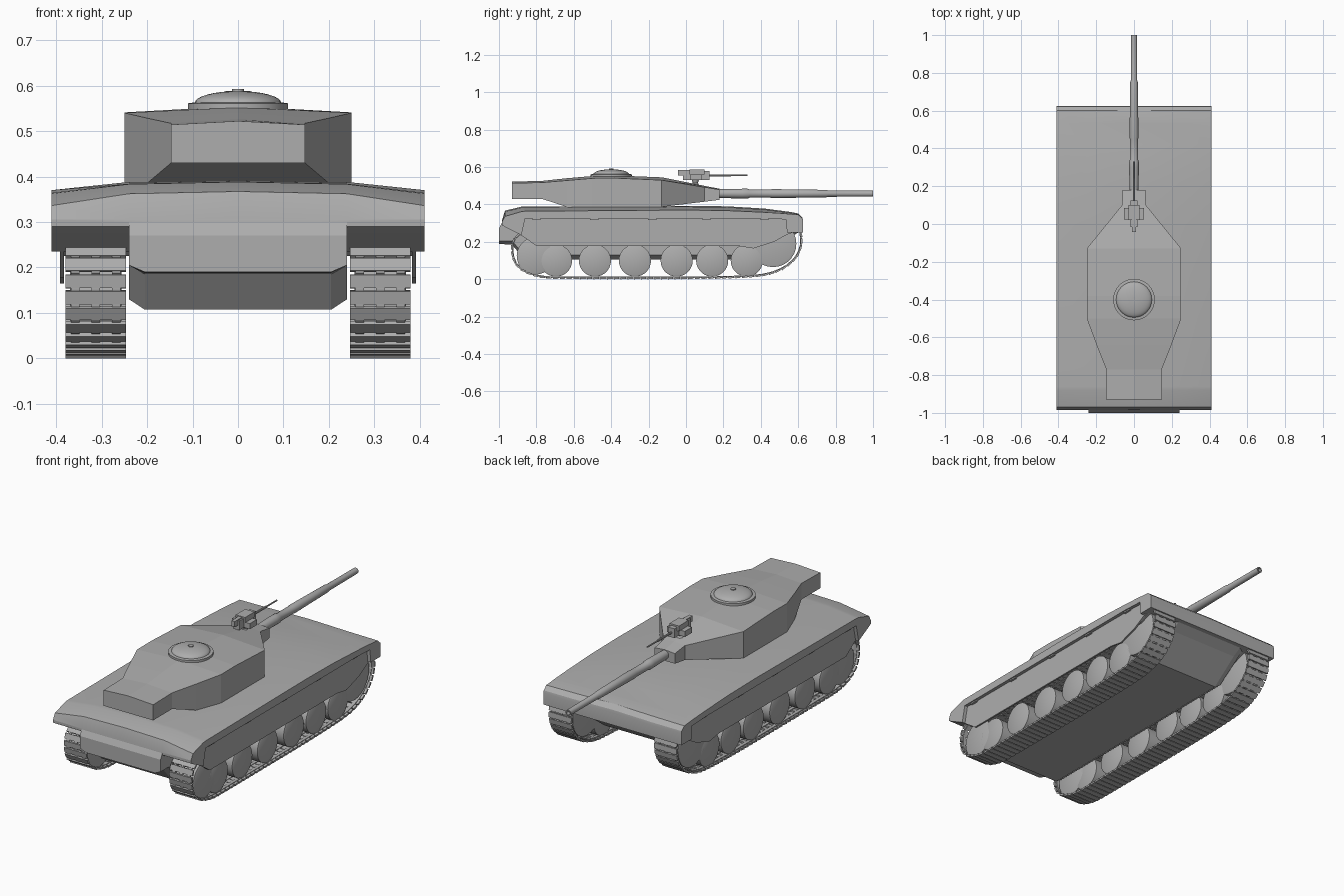
import bpy, bmesh, math
from mathutils import Vector, Matrix

cube = bpy.data.objects.get("Cube")
if cube:
    bpy.data.objects.remove(cube, do_unlink=True)

grey = bpy.data.materials.new("plain_grey")
grey.use_nodes = True
COLOUR = (0.42, 0.42, 0.42, 1)
grey.diffuse_color = COLOUR
grey.node_tree.nodes["Principled BSDF"].inputs["Base Color"].default_value = COLOUR


def finish(name, bm, smooth=None):
    bmesh.ops.recalc_face_normals(bm, faces=bm.faces)
    mesh = bpy.data.meshes.new(name)
    bm.to_mesh(mesh)
    bm.free()
    mesh.materials.append(grey)
    ob = bpy.data.objects.new(name, mesh)
    bpy.context.collection.objects.link(ob)
    if smooth:
        bpy.ops.object.select_all(action='DESELECT')
        ob.select_set(True)
        bpy.context.view_layer.objects.active = ob
        bpy.ops.object.shade_smooth_by_angle(angle=math.radians(smooth))
    return ob


def loft(name, rings, smooth=None):
    """Skin closed rings of equal length and cap both ends."""
    bm = bmesh.new()
    rows = [[bm.verts.new(p) for p in ring] for ring in rings]
    n = len(rows[0])
    for a, b in zip(rows, rows[1:]):
        for i in range(n):
            j = (i + 1) % n
            bm.faces.new((a[i], a[j], b[j], b[i]))
    bm.faces.new(rows[0])
    bm.faces.new(rows[-1])
    return finish(name, bm, smooth)


def symmetric(y, half):
    """Ring at y from right-half (x, z) points, mirrored across x."""
    left = [(-x, y, z) for x, z in reversed(half) if x > 0]
    return [(x, y, z) for x, z in half] + left


def add_box(bm, lo, hi, matrix=Matrix()):
    lo, hi = Vector(lo), Vector(hi)
    size = Matrix.Diagonal((*(hi - lo), 1))
    bmesh.ops.create_cube(bm, size=1, matrix=matrix @ Matrix.Translation((lo + hi) / 2) @ size)


def boxes(name, *spans):
    bm = bmesh.new()
    for lo, hi in spans:
        add_box(bm, lo, hi)
    return finish(name, bm)


def turned(name, profile, origin, axis='Z', seg=32, smooth=35):
    """Surface of revolution from (radius, height) points."""
    rings = []
    for r, h in profile:
        ring = []
        for i in range(seg):
            a = math.tau * i / seg
            c, s = r * math.cos(a), r * math.sin(a)
            p = {'Z': (c, s, h), 'Y': (c, h, s), 'X': (h, c, s)}[axis]
            ring.append(Vector(origin) + Vector(p))
        rings.append(ring)
    return loft(name, rings, smooth)


def slab(name, outline, x0, x1):
    """Extrude a (y, z) outline across x."""
    return loft(name, [[(x, y, z) for y, z in outline] for x in (x0, x1)])


# Deck: y, centre height, edge height, underside height
deck = [(-.985, .31, .305, .29), (-.968, .367, .336, .28), (-.88, .388, .362, .235),
        (-.86, .389, .364, .325), (0, .393, .37, .325), (.22, .39, .367, .325),
        (.42, .378, .358, .325), (.535, .363, .351, .32), (.54, .363, .35, .25),
        (.6, .352, .345, .25), (.622, .33, .325, .25), (.625, .315, .315, .25)]
loft("deck", [symmetric(y, [(0, zb), (.41, zb), (.41, ze), (.24, zc - .005), (0, zc)])
              for y, zc, ze, zb in deck], smooth=18)

# Central hull tub with chamfered lower edges: y, floor, chamfer top, roof
tub = [(-1, .19, .205, .27), (-.985, .188, .205, .3), (-.93, .185, .205, .33),
       (-.865, .107, .13, .33), (.4, .107, .13, .33), (.55, .22, .235, .32),
       (.6, .25, .265, .31)]
loft("hull_tub", [symmetric(y, [(0, zb), (.205, zb), (.24, zk), (.24, zt), (0, zt)])
                  for y, zb, zk, zt in tub])

# Turret: y, half width, underside, side top, ridge
turret = [(-.93, .147, .43, .514, .522), (-.77, .147, .43, .517, .526),
          (-.64, .198, .387, .528, .54), (-.5, .25, .387, .54, .552),
          (-.38, .25, .387, .541, .555), (-.13, .25, .387, .53, .545),
          (.1, .063, .415, .492, .499), (.18, .06, .425, .479, .484)]
loft("turret", [symmetric(y, [(0, zb), (w, zb), (w, zt), (0, zc)])
                for y, w, zb, zt, zc in turret])

# Commander hatch with domed lid
turned("hatch_ring", [(.11, .535), (.11, .561), (.096, .563)], (0, -.4, 0))
dome = [(.095 * math.cos(t * math.pi / 16), .562 + .026 * math.sin(t * math.pi / 16))
        for t in range(8)]
turned("hatch_dome", dome, (0, -.4, 0))
turned("hatch_cap", [(.013, .58), (.013, .592)], (0, -.4, 0), seg=12)

# Main gun with sleeve and recessed muzzle
turned("main_gun", [(.022, .15), (.024, .2), (.026, .3), (.026, .33), (.022, .34),
                    (.022, .45), (.024, .46), (.022, .6), (.02, .75), (.017, .76),
                    (.016, 1), (.01, 1), (.01, .96)], (0, 0, .458), 'Y', 20)

# Roof machine gun on a pedestal
boxes("machine_gun_body",
      ((-.018, -.015, .53), (.018, .125, .58)),
      ((-.053, .025, .53), (.053, .085, .56)),
      ((-.028, .02, .56), (.028, .1, .588)),
      ((-.01, -.042, .555), (.01, .02, .585)))
turned("machine_gun_pedestal", [(.028, .49), (.014, .515), (.022, .54)], (0, .05, 0), seg=12)
turned("machine_gun_barrel", [(.006, .1), (.006, .24), (.004, .24), (.004, .33)],
       (0, 0, .555), 'Y', 8)

# Track path as a corner-cut loop of (y, z) points
path = [Vector(p) for p in [(-.93, .24), (-.93, .08), (-.8, .008), (-.6, .006), (.3, .006),
                            (.5, .035), (.62, .14), (.615, .29), (.5, .285), (.3, .22),
                            (-.6, .215), (-.8, .25)]]
for _ in range(3):
    path = [p.lerp(q, f) for p, q in zip(path, path[1:] + path[:1]) for f in (.25, .75)]


def track_links(count):
    """Evenly spaced positions and directions along the loop."""
    edges = list(zip(path, path[1:] + path[:1]))
    total = sum((q - p).length for p, q in edges)
    step, reach = total / count, 0
    for p, q in edges:
        length = (q - p).length
        while reach < length:
            yield p.lerp(q, reach / length), (q - p).normalized(), step
            reach += step
        reach -= length


for side, s in (("left", 1), ("right", -1)):
    def span(x0, x1):
        return sorted((s * x0, s * x1))

    # Track shoes joined by narrow connectors
    bm = bmesh.new()
    for p, d, step in track_links(94):
        place = Matrix.Translation((0, p.x, p.y)) @ Matrix.Rotation(math.atan2(d.y, d.x), 4, 'X')
        a, b = span(.246, .38)
        add_box(bm, (a, -step * .4, -.005), (b, step * .4, .005),
                place @ Matrix.Rotation(math.radians(6), 4, 'X'))
        for x in (.268, .313, .358):
            a, b = span(x - .009, x + .009)
            add_box(bm, (a, -step * .55, -.001), (b, step * .55, .008), place)
    finish(side + "_track", bm)

    # Road wheels, rear sprocket and front idler
    wheels = [(y, .1, .086) for y in (-.695, -.487, -.273, -.05, .14, .325)]
    wheels += [(-.805, .125, .1), (.465, .19, .125)]
    for n, (y, z, r) in enumerate(wheels):
        a, b = span(.256, .37)
        turned(f"{side}_wheel_{n + 1}", [(r * .9, a), (r, a + .004), (r, b - .004), (r * .9, b)],
               (0, y, z), 'X', 28)

    # Sponson above the track
    a, b = span(.235, .385)
    slab(side + "_sponson", [(-.95, .29), (-.86, .225), (.5, .225), (.6, .26),
                             (.6, .32), (-.95, .32)], a, b)

    # Side skirt with sloped rear end
    a, b = span(.383, .392)
    slab(side + "_skirt", [(-.95, .28), (-.87, .228), (-.8, .178), (.28, .178), (.36, .165),
                           (.47, .2), (.56, .25), (.56, .335), (-.95, .335)], a, b)

    # Skirt hangers
    a, b = span(.39, .404)
    boxes(side + "_skirt_hangers", *[((a, y - .022, .318), (b, y + .022, .352))
                                     for y in (-.8, -.49, -.18, .11, .42)])
